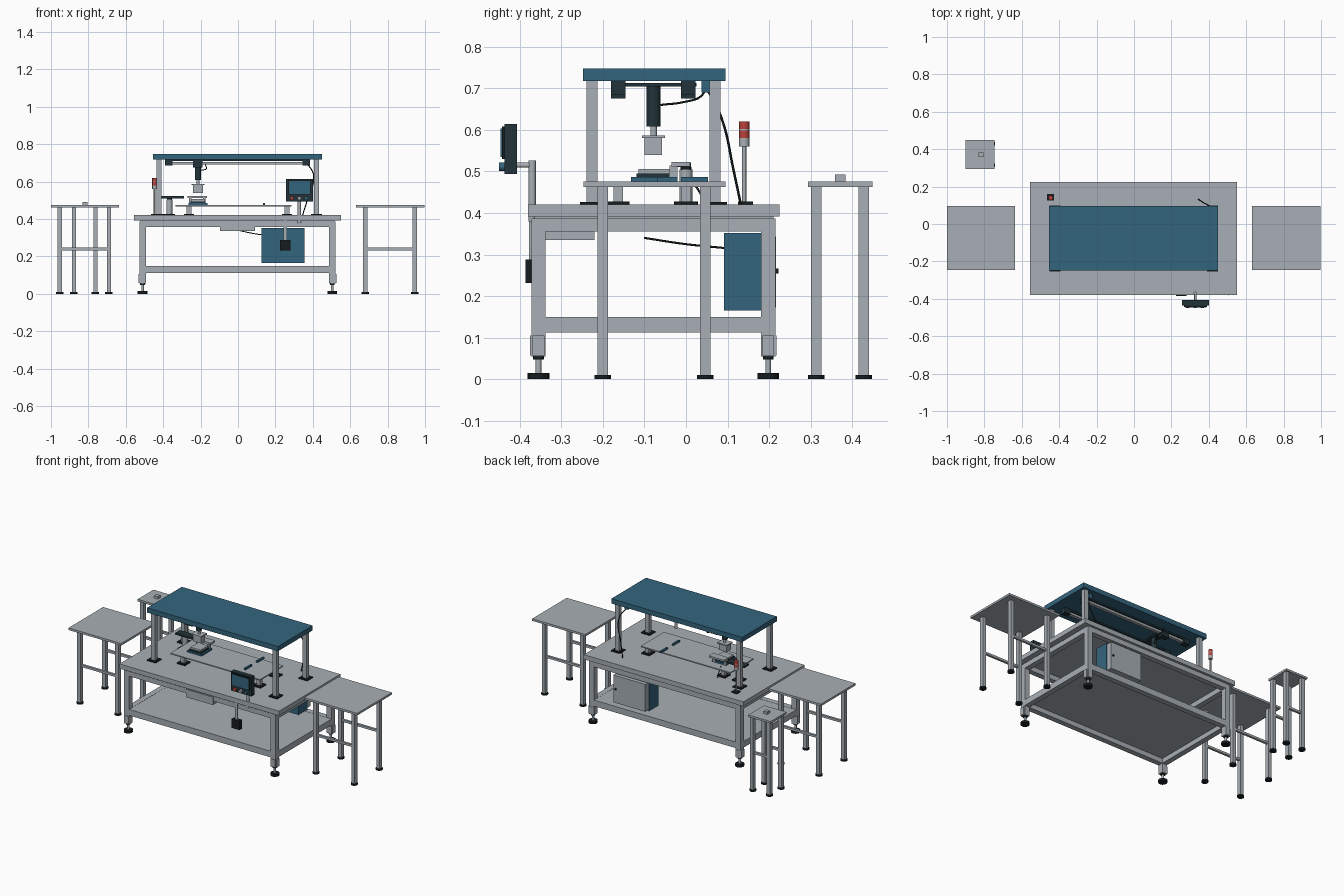
import bpy, math
from mathutils import Vector


def mat(name, r, g, b):
    m = bpy.data.materials.new(name)
    m.diffuse_color = (r, g, b, 1)
    return m


GREY = mat("light_grey", 0.39, 0.43, 0.46)
BLUE = mat("steel_blue", 0.034, 0.13, 0.21)
DARK = mat("dark_slate", 0.016, 0.034, 0.042)
BLACK = mat("black", 0.008, 0.012, 0.014)
RED = mat("signal_red", 0.50, 0.055, 0.045)


def box(name, x0, x1, y0, y1, z0, z1, m=GREY):
    """Box given by its extents."""
    vs = [(x, y, z) for x in (x0, x1) for y in (y0, y1) for z in (z0, z1)]
    fs = [(0, 1, 3, 2), (4, 6, 7, 5), (0, 4, 5, 1), (2, 3, 7, 6), (0, 2, 6, 4), (1, 5, 7, 3)]
    me = bpy.data.meshes.new(name)
    me.from_pydata(vs, [], fs)
    me.materials.append(m)
    o = bpy.data.objects.new(name, me)
    bpy.context.collection.objects.link(o)
    return o


def cbox(name, x, y, w, d, z0, z1, m=GREY):
    """Box given by its centre in plan and its height range."""
    return box(name, x - w / 2, x + w / 2, y - d / 2, y + d / 2, z0, z1, m)


def rod(name, a, b, r, m=GREY, n=20):
    """Cylinder between two points."""
    a, b = Vector(a), Vector(b)
    bpy.ops.mesh.primitive_cylinder_add(vertices=n, radius=r, depth=(b - a).length, location=(a + b) / 2)
    o = bpy.context.object
    o.name = name
    o.rotation_euler = (b - a).to_track_quat('Z', 'Y').to_euler()
    o.data.materials.append(m)
    bpy.ops.object.shade_smooth_by_angle(angle=math.radians(40))
    return o


def post(name, x, y, r, z0, z1, m=GREY):
    return rod(name, (x, y, z0), (x, y, z1), r, m)


def cable(name, pts, r=0.0025):
    """Smooth round cable through points."""
    cu = bpy.data.curves.new(name, 'CURVE')
    cu.dimensions = '3D'
    cu.bevel_depth = r
    cu.bevel_resolution = 2
    cu.resolution_u = 6
    s = cu.splines.new('BEZIER')
    s.bezier_points.add(len(pts) - 1)
    for bp, p in zip(s.bezier_points, pts):
        bp.co = p
        bp.handle_left_type = bp.handle_right_type = 'AUTO'
    cu.materials.append(BLACK)
    bpy.context.collection.objects.link(bpy.data.objects.new(name, cu))


# --- Main workbench: top, frame, legs, levelling feet, shelf
box("bench_top", -0.555, 0.55, -0.38, 0.225, 0.392, 0.421)
box("bench_top_spacer", -0.52, 0.515, -0.365, 0.21, 0.387, 0.392)
LX, LY, S = (-0.51, 0.504), (-0.355, 0.198), 0.034
for x in LX:
    sx = -1 if x < 0 else 1
    for y in LY:
        sy = -1 if y < 0 else 1
        cbox("bench_leg", x, y, S, S, 0.055, 0.387)
        cbox("foot_bracket_side", x + sx * 0.019, y, 0.006, 0.028, 0.057, 0.105)
        cbox("foot_bracket_face", x, y + sy * 0.018, 0.03, 0.004, 0.057, 0.105)
        post("foot_nut", x, y, 0.013, 0.047, 0.055, BLACK)
        post("foot_stem", x, y, 0.007, 0.015, 0.05, GREY)
        post("foot_pad", x, y, 0.026, 0.0, 0.015, BLACK)
    for z0, z1 in ((0.355, 0.387), (0.112, 0.15)):
        box("side_beam", x - S / 2, x + S / 2, LY[0] + S / 2, LY[1] - S / 2, z0, z1)
for y in LY:
    for z0, z1 in ((0.357, 0.387), (0.112, 0.15)):
        box("long_beam", LX[0] + S / 2, LX[1] - S / 2, y - S / 2, y + S / 2, z0, z1)
box("lower_shelf", -0.50, 0.495, -0.345, 0.188, 0.142, 0.149)
box("drawer", -0.095, 0.09, -0.377, -0.22, 0.335, 0.384)


# --- Side tables and the small stand
def small_table(name, x0, x1, y0, y1, lx, ly):
    box(name + "_top", x0, x1, y0, y1, 0.463, 0.476)
    for y in ly:
        for x in lx:
            cbox(name + "_leg", x, y, 0.023, 0.025, 0.01, 0.463)
            post(name + "_foot", x, y, 0.02, 0.0, 0.01, BLACK)
        box(name + "_crossbar", lx[0], lx[1], y - 0.007, y + 0.007, 0.233, 0.247)


small_table("right_table", 0.63, 0.998, -0.247, 0.095, (0.68, 0.945), (-0.20, 0.046))
small_table("left_table", -1.0, -0.635, -0.247, 0.095, (-0.953, -0.69), (-0.20, 0.046))
small_table("rear_stand", -0.90, -0.745, 0.293, 0.449, (-0.877, -0.762), (0.313, 0.428))
cbox("stand_button_box", -0.818, 0.371, 0.025, 0.025, 0.476, 0.492)

# --- Gantry canopy on four posts
box("canopy", -0.455, 0.45, -0.248, 0.095, 0.718, 0.748, BLUE)
for x in (-0.422, 0.42):
    for y in (-0.226, 0.07):
        cbox("canopy_post", x, y, 0.027, 0.026, 0.425, 0.718)
        cbox("post_base", x, y, 0.06, 0.058, 0.421, 0.427, BLACK)

# Overhead rails with end blocks, and the cross carriage
for y in (-0.163, 0.005):
    box("overhead_rail", -0.38, 0.375, y - 0.010, y + 0.010, 0.692, 0.706)
    box("rail_mount", -0.38, 0.375, y - 0.014, y + 0.014, 0.709, 0.718, DARK)
    for x in (-0.37, 0.365):
        cbox("rail_end_block", x, y, 0.04, 0.035, 0.685, 0.718, DARK)
    cbox("rail_carriage", -0.215, y, 0.05, 0.035, 0.675, 0.712, DARK)
box("cross_beam", -0.24, -0.19, -0.18, 0.025, 0.704, 0.713, DARK)
cbox("cable_clamp", 0.37, 0.05, 0.022, 0.025, 0.69, 0.718, BLUE)

# Vertical actuator and tool head
post("actuator", -0.214, -0.078, 0.017, 0.608, 0.71, DARK)
post("actuator_shaft", -0.214, -0.078, 0.008, 0.585, 0.61)
cbox("tool_plate", -0.214, -0.078, 0.068, 0.056, 0.581, 0.587)
cbox("tool_block", -0.214, -0.079, 0.054, 0.042, 0.54, 0.581)
cable("actuator_cable", [(-0.20, -0.06, 0.66), (-0.17, 0.0, 0.668), (-0.17, 0.035, 0.68), (-0.18, 0.05, 0.705)])

# --- Process plate on its supports
box("process_plate", -0.335, 0.285, -0.19, 0.04, 0.468, 0.475)
for x in (-0.262, 0.262):
    for y in (-0.163, 0.0):
        cbox("plate_support", x, y, 0.025, 0.024, 0.425, 0.468)
        cbox("support_base", x, y, 0.055, 0.055, 0.421, 0.428, BLACK)
for y in (-0.10, 0.02):
    cbox("plate_stop", 0.14, y, 0.01, 0.065, 0.475, 0.486, BLUE)

# Work holder below the tool head
cbox("holder_base", -0.214, -0.073, 0.10, 0.105, 0.476, 0.486, BLUE)
cbox("holder_pad", -0.214, -0.075, 0.08, 0.088, 0.486, 0.495, DARK)
cbox("holder_plate", -0.214, -0.077, 0.07, 0.074, 0.495, 0.506)

# Transfer arm on a pedestal with a dark tray
cbox("pedestal_base", -0.367, 0.0, 0.06, 0.058, 0.421, 0.428, BLACK)
post("pedestal", -0.367, 0.0, 0.016, 0.428, 0.505)
post("pedestal_cap", -0.367, 0.0, 0.013, 0.505, 0.511, BLACK)
box("pedestal_tray", -0.41, -0.29, -0.035, 0.012, 0.511, 0.522, DARK)
box("transfer_arm", -0.27, -0.165, -0.035, 0.01, 0.512, 0.523)
for x in (-0.255, -0.18):
    cbox("transfer_arm_leg", x, -0.03, 0.014, 0.02, 0.476, 0.514)

# --- Signal light tower
cbox("tower_base", -0.446, 0.143, 0.038, 0.036, 0.421, 0.428, BLACK)
post("tower_pole", -0.446, 0.14, 0.005, 0.428, 0.562)
post("tower_lamp_low", -0.446, 0.14, 0.0125, 0.56, 0.58)
post("tower_lamp_mid", -0.446, 0.14, 0.0125, 0.58, 0.599, RED)
post("tower_ring", -0.446, 0.14, 0.0125, 0.599, 0.602)
post("tower_lamp_top", -0.446, 0.14, 0.0125, 0.602, 0.62, RED)

# --- Operator panel on its post
box("panel_case", 0.256, 0.40, -0.437, -0.407, 0.494, 0.614, DARK)
box("panel_bezel", 0.266, 0.39, -0.443, -0.437, 0.53, 0.608, BLACK)
box("panel_screen", 0.272, 0.384, -0.446, -0.443, 0.535, 0.603, BLUE)
for x, m in ((0.288, RED), (0.328, GREY), (0.365, BLUE)):
    rod("panel_button", (x, -0.437, 0.511), (x, -0.45, 0.511), 0.010, m)
post("panel_post", 0.328, -0.37, 0.009, 0.38, 0.526)
rod("panel_arm", (0.328, -0.37, 0.515), (0.328, -0.41, 0.515), 0.006)

# Hanging control box
box("pendant_box", 0.225, 0.28, -0.386, -0.36, 0.232, 0.288, BLACK)
box("pendant_strap", 0.244, 0.262, -0.378, -0.372, 0.288, 0.392)

# --- Electrical cabinet under the bench
box("cabinet_body", 0.126, 0.355, 0.092, 0.182, 0.165, 0.352, BLUE)
box("cabinet_door", 0.13, 0.351, 0.182, 0.217, 0.173, 0.344)
rod("cabinet_knob", (0.335, 0.217, 0.26), (0.335, 0.223, 0.26), 0.006, BLACK)

# Cables from canopy to bench and below it
cable("canopy_cable", [(0.37, 0.05, 0.70), (0.405, 0.085, 0.63), (0.37, 0.115, 0.50), (0.345, 0.132, 0.42)], 0.003)
cable("under_cable", [(0.0, -0.1, 0.34), (0.07, 0.0, 0.325), (0.13, 0.10, 0.315)])
cable("plate_cable", [(-0.25, 0.01, 0.48), (-0.25, 0.03, 0.455), (-0.25, 0.045, 0.422)])
